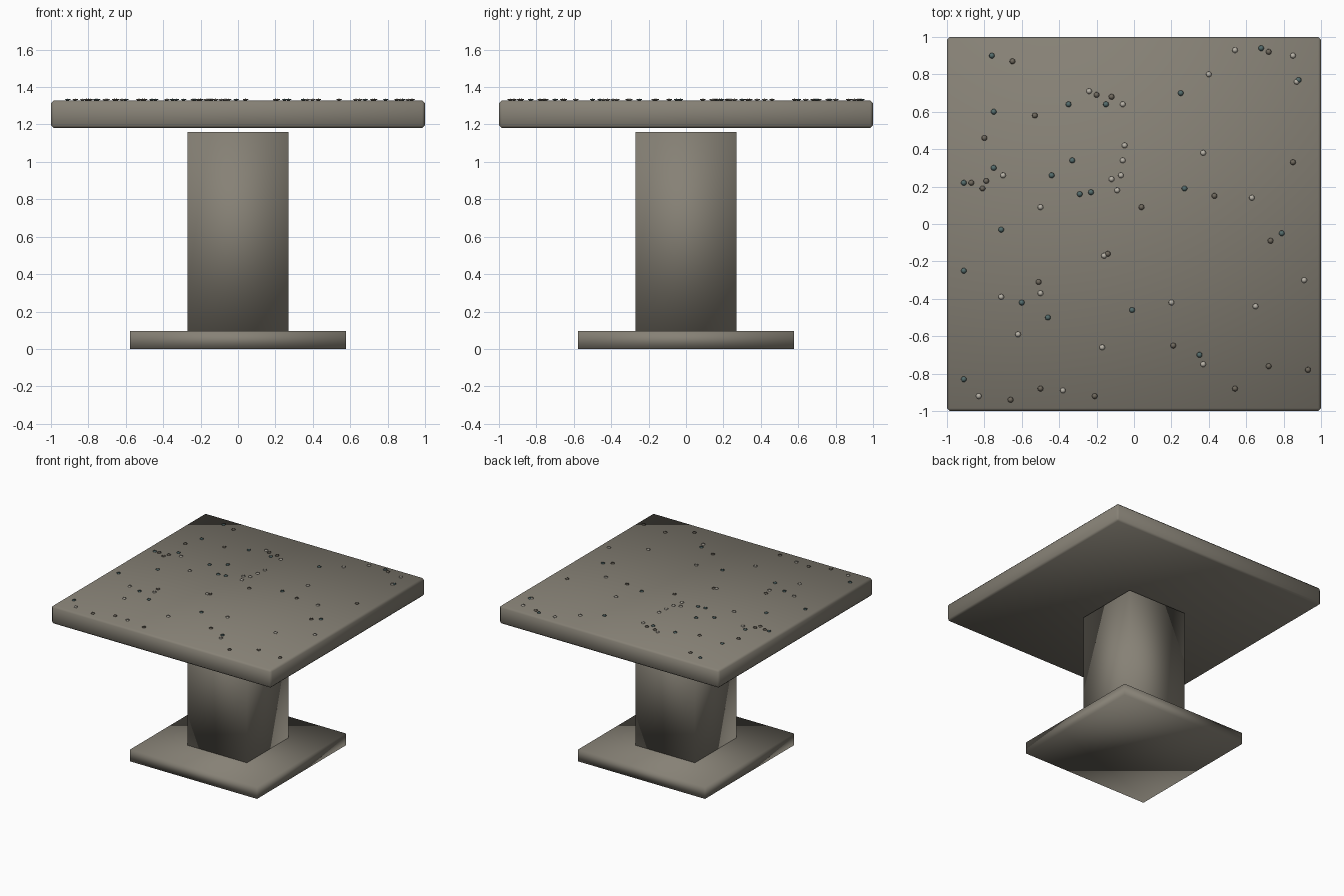
import bpy, bmesh
from mathutils import Matrix

if "Cube" in bpy.data.objects:
    bpy.data.objects.remove(bpy.data.objects["Cube"])


def material(name, rgb):
    m = bpy.data.materials.new(name)
    m.diffuse_color = (*rgb, 1)
    m.use_nodes = True
    m.node_tree.nodes["Principled BSDF"].inputs["Base Color"].default_value = m.diffuse_color
    return m


def make(name, bm, mat):
    me = bpy.data.meshes.new(name)
    for f in bm.faces:
        f.smooth = True
    bm.to_mesh(me)
    bm.free()
    ob = bpy.data.objects.new(name, me)
    me.materials.append(mat)
    bpy.context.collection.objects.link(ob)
    return ob


def slab(name, half, z0, z1, mat, bevel=0):
    bm = bmesh.new()
    size = Matrix.Diagonal((2 * half, 2 * half, z1 - z0, 1))
    bmesh.ops.create_cube(bm, size=1, matrix=Matrix.Translation((0, 0, (z0 + z1) / 2)) @ size)
    ob = make(name, bm, mat)
    if bevel:
        mod = ob.modifiers.new("edge_rounding", "BEVEL")
        mod.width, mod.segments = bevel, 1
    return ob


def specks(name, points, mat):
    bm = bmesh.new()
    for x, y in points:
        place = Matrix.Translation((x / 100, y / 100, 1.333)) @ Matrix.Diagonal((1, 1, 0.3, 1))
        bmesh.ops.create_icosphere(bm, subdivisions=1, radius=0.017, matrix=place)
    make(name, bm, mat)


# Table body: foot, column and bevelled top
stone = material("stone", (0.24, 0.22, 0.18))
slab("base_plate", 0.577, 0, 0.097, stone)
slab("column", 0.27, 0.097, 1.16, stone)
slab("table_top", 1.0, 1.18, 1.328, stone, 0.015)

# Terrazzo chips on the top, in hundredths of a unit
specks("teal_chips", [
    (-76, 90), (-75, 60), (-35, 64), (-15, 64), (25, 70), (-75, 30), (-33, 34), (-44, 26),
    (-29, 16), (-23, 17), (27, 19), (-91, 22), (-71, -3), (79, -5), (-91, -25), (-60, -42),
    (-46, -50), (-1, -46), (35, -70), (-91, -83), (68, 94), (88, 77)],
    material("teal", (0.09, 0.15, 0.15)))
specks("brown_chips", [
    (-65, 87), (-53, 58), (-80, 46), (-20, 69), (-12, 68), (72, 92), (85, 33), (-87, 22),
    (-81, 19), (-79, 23), (4, 9), (43, 15), (73, -9), (-14, -16), (-51, -31), (21, -65),
    (72, -76), (54, -88), (93, -78), (-50, -88), (-66, -94), (-21, -92)],
    material("brown", (0.16, 0.14, 0.11)))
specks("pale_chips", [
    (54, 93), (85, 90), (87, 76), (40, 80), (-24, 71), (-6, 64), (-5, 42), (-6, 34), (-7, 26),
    (-12, 24), (-9, 18), (-70, 26), (-50, 9), (37, 38), (63, 14), (-16, -17), (91, -30),
    (65, -44), (20, -42), (-50, -37), (-71, -39), (-62, -59), (-17, -66), (37, -75),
    (-38, -89), (-83, -92)],
    material("pale", (0.48, 0.45, 0.39)))
